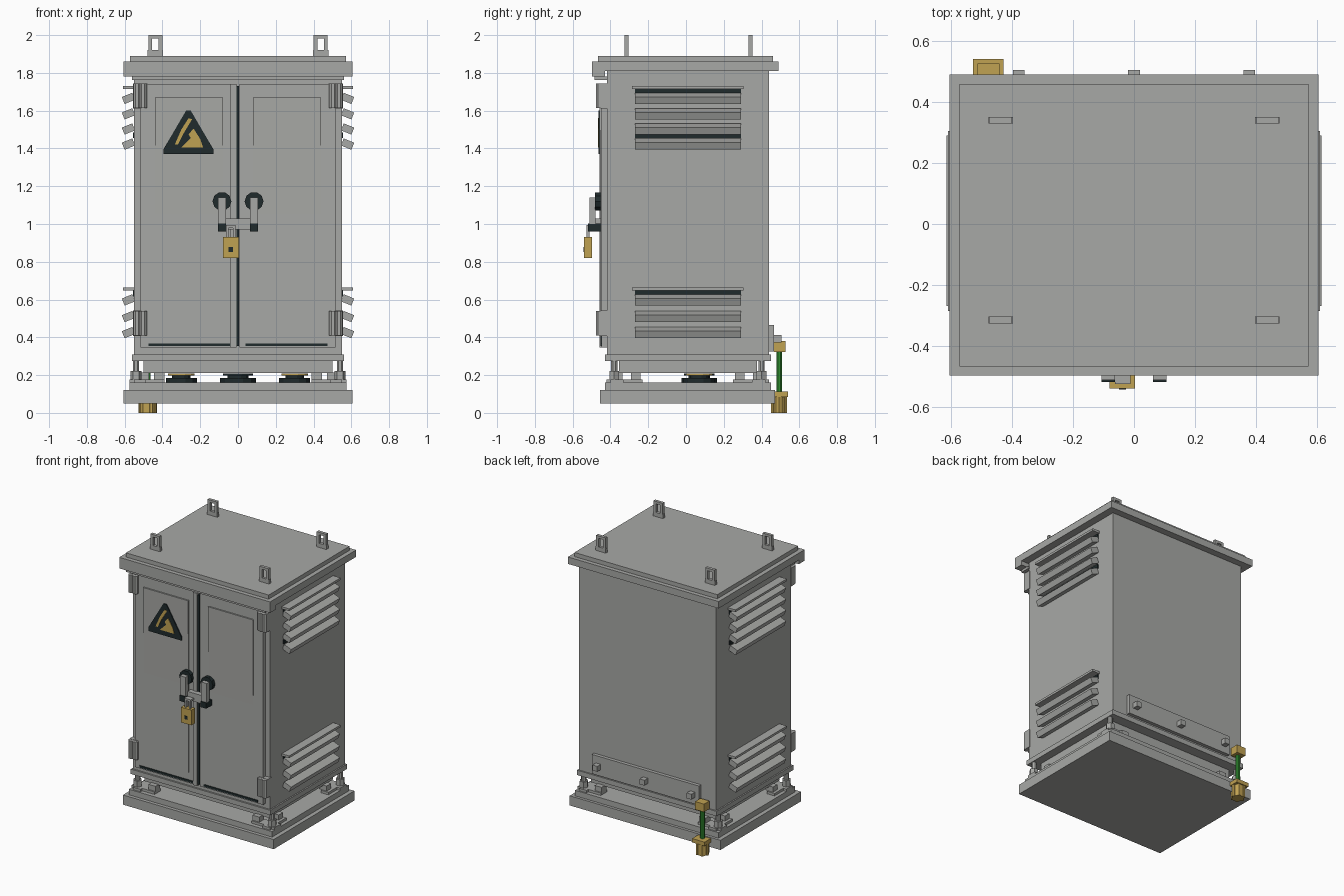
import bpy, bmesh, math
from mathutils import Matrix, Vector

if "Cube" in bpy.data.objects:
    bpy.data.objects.remove(bpy.data.objects["Cube"])


def material(name, rgb):
    m = bpy.data.materials.new(name)
    m.diffuse_color = (*rgb, 1)
    m.use_nodes = True
    m.node_tree.nodes["Principled BSDF"].inputs["Base Color"].default_value = m.diffuse_color
    return m


GREY = material("painted grey", (0.39, 0.395, 0.38))
DARK = material("black rubber", (0.014, 0.024, 0.025))
BRASS = material("brass", (0.53, 0.36, 0.085))
GREEN = material("green cable", (0.03, 0.27, 0.03))


def finish(name, bm, mat):
    bmesh.ops.recalc_face_normals(bm, faces=bm.faces)
    me = bpy.data.meshes.new(name)
    bm.to_mesh(me)
    bm.free()
    me.materials.append(mat)
    ob = bpy.data.objects.new(name, me)
    bpy.context.collection.objects.link(ob)
    return ob


def box(name, x, y, z, mat=GREY, tilt=0):
    """Box from (min, max) ranges, optionally tilted about its own y axis."""
    bm = bmesh.new()
    mid = Vector([(r[0] + r[1]) / 2 for r in (x, y, z)])
    size = [abs(r[1] - r[0]) for r in (x, y, z)]
    m = Matrix.Translation(mid) @ Matrix.Rotation(tilt, 4, 'Y') @ Matrix.Diagonal((*size, 1))
    bmesh.ops.create_cube(bm, size=1, matrix=m)
    return finish(name, bm, mat)


def cyl(name, c, r, depth, mat=GREY, axis='Z', sides=8, r2=None):
    bm = bmesh.new()
    m = Matrix.Translation(c)
    if axis == 'Y':
        m = m @ Matrix.Rotation(math.pi / 2, 4, 'X')
    m = m @ Matrix.Rotation(math.pi / sides, 4, 'Z')
    bmesh.ops.create_cone(bm, cap_ends=True, segments=sides, radius1=r,
                          radius2=r if r2 is None else r2, depth=depth, matrix=m)
    return finish(name, bm, mat)


def prism(name, pts, y, mat):
    """Outline in x, z pushed from y[0] to y[1]."""
    bm = bmesh.new()
    f = bm.faces.new([bm.verts.new((px, y[0], pz)) for px, pz in pts])
    g = bmesh.ops.extrude_face_region(bm, geom=[f])['geom']
    bmesh.ops.translate(bm, vec=(0, y[1] - y[0], 0),
                        verts=[v for v in g if isinstance(v, bmesh.types.BMVert)])
    return finish(name, bm, mat)


def span(s, a, b):
    return tuple(sorted((s * a, s * b)))


# Base, plinth, cabinet and roof
box("base_slab", (-.605, .605), (-.455, .47), (.05, .12))
box("base_step", (-.575, .575), (-.43, .45), (.12, .16))
box("plinth", (-.50, .50), (-.355, .375), (.21, .275))
box("cabinet_flange", (-.56, .56), (-.43, .45), (.275, .31))
box("cabinet_body", (-.55, .55), (-.418, .44), (.31, 1.815))
box("roof_slab", (-.605, .605), (-.497, .49), (1.81, 1.86))
box("roof_cap", (-.573, .573), (-.467, .46), (1.86, 1.89))
box("roof_front_lip", (-.605, .605), (-.497, -.43), (1.78, 1.81))
box("rain_gutter", (-.56, .56), (-.485, -.415), (1.763, 1.78))

# Lifting lugs: frame around a hole
for x in (-.438, .438):
    for y in (-.315, .341):
        yr = (y - .011, y + .011)
        box("lug_foot", (x - .04, x + .04), yr, (1.885, 1.92))
        for s in (-1, 1):
            box("lug_post", (x + s * .027 - .01, x + s * .027 + .01), yr, (1.92, 1.985))
        box("lug_top", (x - .037, x + .037), yr, (1.982, 2.0))

# Doors with wedge panels, seals and hinges
for s in (-1, 1):
    box("door", span(s, .008, .515), (-.448, -.415), (.345, 1.742))
    bm = bmesh.new()
    prof = [(-.44, .42), (-.453, .42), (-.453, 1.05), (-.458, 1.67), (-.44, 1.67)]
    rows = [[bm.verts.new((s * x, y, z)) for y, z in prof] for x in (.08, .44)]
    bm.faces.new(rows[0])
    bm.faces.new(rows[1])
    for i in range(5):
        j = (i + 1) % 5
        bm.faces.new((rows[0][i], rows[0][j], rows[1][j], rows[1][i]))
    finish("door_panel", bm, GREY)
    box("door_bottom_seal", span(s, .04, .475), (-.453, -.44), (.353, .368), DARK)
    for z in (.475, 1.678):
        box("hinge_leaf", span(s, .48, .555), (-.452, -.41), (z - .067, z + .067))
        for x in (.502, .535):
            cyl("hinge_barrel", (s * x, -.457, z), .021, .13)
box("door_overlap_strip", (-.04, -.008), (-.458, -.44), (.345, 1.742))
box("centre_seal", (-.008, .006), (-.452, -.41), (.355, 1.73), DARK)

# Warning sign
prism("sign_plate", [(-.395, 1.37), (-.13, 1.37), (-.13, 1.395), (-.25, 1.60),
                     (-.275, 1.60), (-.395, 1.395)], (-.464, -.455), DARK)
for pts in ([(-.335, 1.42), (-.318, 1.42), (-.285, 1.485), (-.243, 1.555), (-.262, 1.56), (-.30, 1.50)],
            [(-.30, 1.405), (-.185, 1.405), (-.20, 1.45), (-.235, 1.505), (-.262, 1.475), (-.25, 1.455)]):
    prism("sign_symbol", pts, (-.467, -.463), BRASS)

# Swing handles
for s in (-1, 1):
    x = s * .085
    cyl("handle_rosette", (x, -.466, 1.12), .05, .03, DARK, 'Y', 10)
    box("handle_lever", (x - .022, x + .022), (-.512, -.478), (1.0, 1.14))
    box("handle_grip", (x - .022, x + .022), (-.518, -.452), (.96, 1.002), DARK)

# Hasp and padlock
box("hasp", (-.063, .068), (-.49, -.452), (.97, 1.03))
for x in (-.056, -.019):
    box("shackle_leg", (x - .007, x + .007), (-.526, -.511), (.92, .985))
box("shackle_top", (-.063, -.012), (-.526, -.485), (.98, .995))
box("padlock_body", (-.08, .004), (-.54, -.497), (.82, .93), BRASS)
box("keyhole", (-.05, -.026), (-.543, -.538), (.853, .877), DARK)

# Side louvres
for s in (-1, 1):
    for top, slats, gaps in ((1.722, (1.665, 1.583, 1.503, 1.423), ((1.675, 1.715), (1.455, 1.485))),
                             (.655, (.598, .51, .425), ((.615, .648),))):
        box("louvre_hood", span(s, .545, .61), (-.285, .305), (top - .008, top + .008))
        for z in slats:
            box("louvre_slat", span(s, .55, .61), (-.27, .29), (z - .02, z + .02),
                tilt=s * math.radians(22))
        for g in gaps:
            box("louvre_gap", span(s, .548, .557), (-.27, .29), g, DARK)

# Corner brackets with anchor bolts
for sx in (-1, 1):
    for sy in (-1, 1):
        def yr(a, b):
            return tuple(sorted((.01 + sy * a, .01 + sy * b)))
        box("bracket_foot_x", span(sx, .39, .575), yr(.34, .41), (.16, .178))
        box("bracket_foot_y", span(sx, .49, .55), yr(.24, .43), (.16, .178))
        box("bracket_block_x", span(sx, .39, .445), yr(.345, .40), (.178, .215))
        box("bracket_block_y", span(sx, .47, .53), yr(.25, .30), (.178, .215))
        cyl("anchor_nut", (sx * .54, .01 + sy * .39, .20), .03, .045, sides=6)
        cyl("anchor_bolt", (sx * .54, .01 + sy * .39, .23), .018, .09)

# Cable glands under the cabinet
for x, r in ((-.3, .085), (0, .098), (.3, .085)):
    cyl("gland_disc", (x, .07, .172), r, .024, DARK, sides=12)
    cyl("gland_neck", (x, .07, .193), r * .6, .02, DARK, sides=12)
    cyl("gland_collar", (x, .07, .203), r * .85, .012, BRASS if x else DARK, sides=12)

# Rear earthing bar with bolts
box("earth_bar", (-.43, .43), (.435, .465), (.325, .465))
for x in (-.378, 0, .378):
    box("earth_bolt", (x - .019, x + .019), (.46, .505), (.373, .412))

# Earthing cable between two clamps
X = -.478
box("upper_clamp", (X - .036, X + .036), (.465, .527), (.322, .38), BRASS)
cyl("earth_cable", (X, .493, .215), .016, .23, GREEN)
box("lower_clamp_plate", (X - .05, X + .05), (.445, .541), (.085, .113), BRASS)
cyl("lower_clamp", (X, .493, .045), .042, .09, BRASS)
for i in range(6):
    a = i * math.pi / 3
    cyl("clamp_rib", (X + .037 * math.cos(a), .493 + .037 * math.sin(a), .045), .012, .09, BRASS, sides=6)
